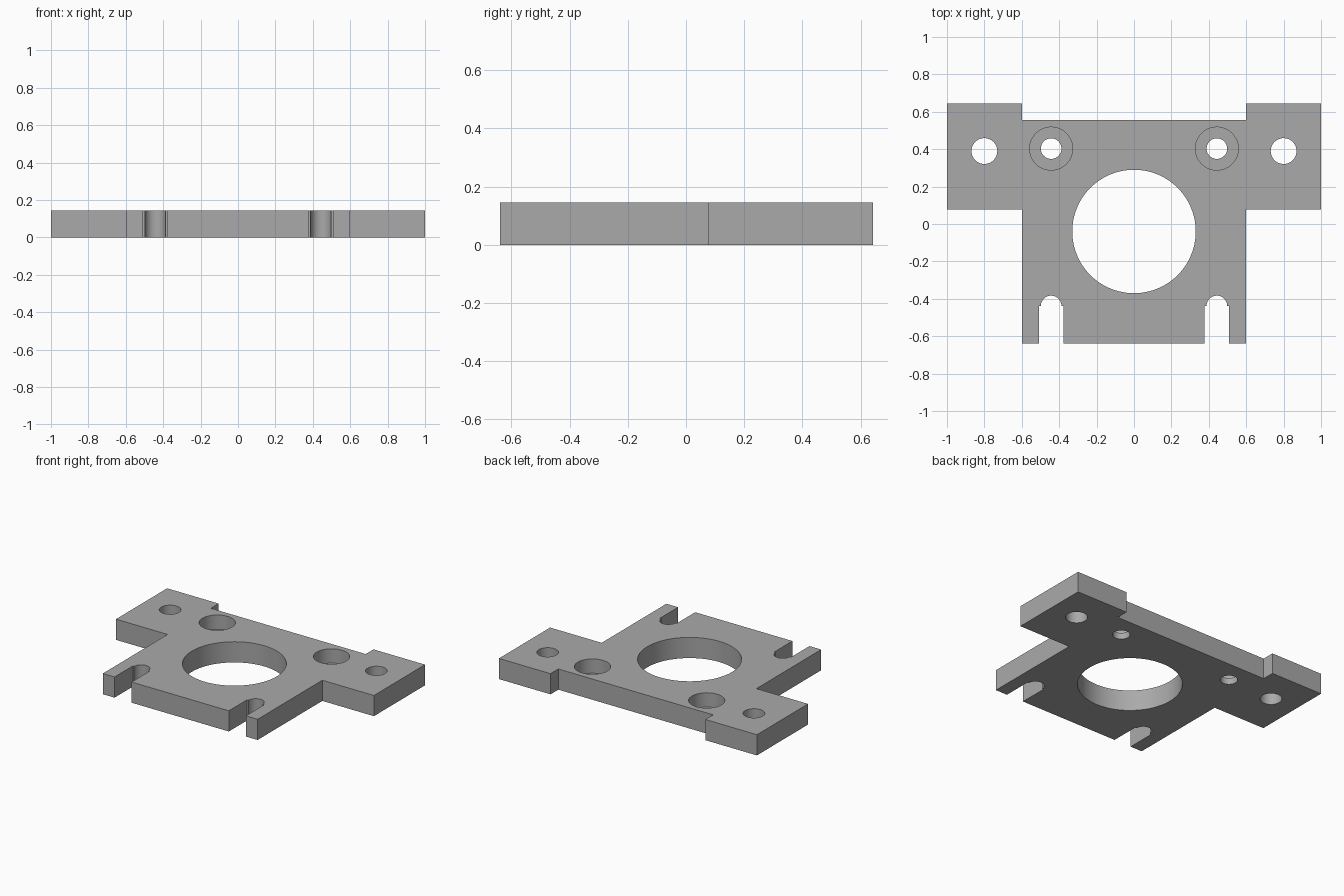
import bpy, bmesh
from math import pi, cos, sin, radians

THICK = 0.145        # plate thickness
BORE_DEPTH = 0.10    # counterbore depth
HOLE_X = 0.443       # bolt hole spacing from the centre line

cube = bpy.data.objects.get("Cube")
if cube:
    bpy.data.objects.remove(cube, do_unlink=True)

grey = bpy.data.materials.new("plain grey")
grey.use_nodes = True
colour = (0.4, 0.4, 0.4, 1)
grey.diffuse_color = colour
grey.node_tree.nodes["Principled BSDF"].inputs["Base Color"].default_value = colour


def prism(name, points, z0, z1):
    """Extrude a flat outline from z0 to z1."""
    bm = bmesh.new()
    face = bm.faces.new([bm.verts.new((x, y, z0)) for x, y in points])
    top = bmesh.ops.extrude_face_region(bm, geom=[face])["geom"]
    verts = [v for v in top if isinstance(v, bmesh.types.BMVert)]
    bmesh.ops.translate(bm, verts=verts, vec=(0, 0, z1 - z0))
    bmesh.ops.recalc_face_normals(bm, faces=bm.faces)
    mesh = bpy.data.meshes.new(name)
    bm.to_mesh(mesh)
    bm.free()
    obj = bpy.data.objects.new(name, mesh)
    bpy.context.collection.objects.link(obj)
    return obj


def arc(x, y, r, start, end, steps):
    return [(x + r * cos(start + (end - start) * i / steps),
             y + r * sin(start + (end - start) * i / steps)) for i in range(steps + 1)]


# Right-hand half of the outline, from front centre to back centre
SLOT_HALF, SLOT_Y, SLOT_R = 0.066, -0.438, 0.055
half = [(HOLE_X - SLOT_HALF, -0.64), (HOLE_X - SLOT_HALF, SLOT_Y)]
half += arc(HOLE_X, SLOT_Y, SLOT_R, pi, 0, 20)
half += [(HOLE_X + SLOT_HALF, SLOT_Y), (HOLE_X + SLOT_HALF, -0.64),
         (0.6, -0.64), (0.6, 0.077), (1, 0.077), (1, 0.643), (0.6, 0.643), (0.6, 0.557)]
outline = half + [(-x, y) for x, y in reversed(half)]
plate = prism("mounting_plate", outline, 0, THICK)
plate.data.materials.append(grey)


# Holes cut through the plate
def drill(name, x, y, r, z0, steps):
    cutter = prism(name, arc(x, y, r, 0, 2 * pi, steps)[:-1], z0, THICK + 0.1)
    cutter.data.materials.append(grey)
    mod = plate.modifiers.new(name, "BOOLEAN")
    mod.operation = "DIFFERENCE"
    mod.solver = "EXACT"
    mod.object = cutter
    bpy.context.view_layer.objects.active = plate
    bpy.ops.object.modifier_apply(modifier=name)
    bpy.data.objects.remove(cutter, do_unlink=True)


drill("centre_hole", 0, -0.04, 0.33, -0.1, 96)
for side in (-1, 1):
    drill("tab_hole", side * 0.8, 0.39, 0.069, -0.1, 48)
    drill("bolt_hole", side * HOLE_X, 0.403, 0.055, -0.1, 48)
    drill("counterbore", side * HOLE_X, 0.403, 0.115, THICK - BORE_DEPTH, 48)

# Smooth hole walls, sharp edges
bpy.ops.object.select_all(action="DESELECT")
plate.select_set(True)
bpy.context.view_layer.objects.active = plate
bpy.ops.object.shade_smooth_by_angle(angle=radians(30))
